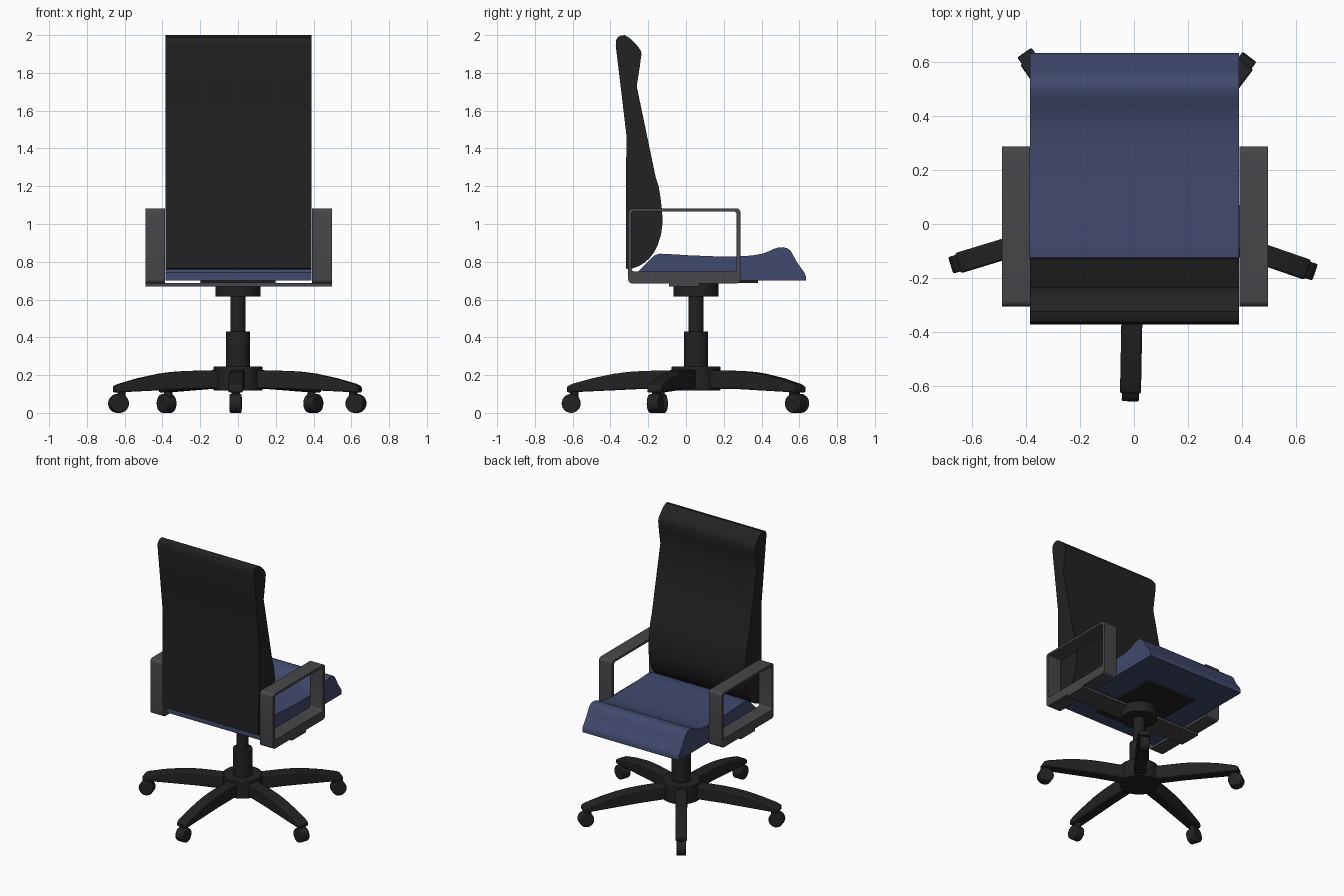
import bpy, bmesh, math
from mathutils import Matrix, Vector

if "Cube" in bpy.data.objects:
    bpy.data.objects.remove(bpy.data.objects["Cube"])


def material(name, rgb):
    m = bpy.data.materials.new(name)
    m.diffuse_color = (*rgb, 1)
    m.use_nodes = True
    m.node_tree.nodes["Principled BSDF"].inputs["Base Color"].default_value = m.diffuse_color
    return m


BLACK = material("black", (0.016, 0.016, 0.016))
BLUE = material("navy blue", (0.052, 0.068, 0.155))
GREY = material("dark grey", (0.063, 0.061, 0.067))
CX, CY = 0.0, 0.053          # column axis


def finish(name, bm, mat, matrix=None, bevel=0.0, angle=30):
    bmesh.ops.recalc_face_normals(bm, faces=bm.faces)
    if matrix:
        bm.transform(matrix)
    me = bpy.data.meshes.new(name)
    bm.to_mesh(me)
    bm.free()
    me.materials.append(mat)
    ob = bpy.data.objects.new(name, me)
    bpy.context.collection.objects.link(ob)
    bpy.ops.object.select_all(action='DESELECT')
    ob.select_set(True)
    bpy.context.view_layer.objects.active = ob
    if bevel:
        b = ob.modifiers.new("bevel", 'BEVEL')
        b.width, b.segments, b.limit_method = bevel, 2, 'ANGLE'
        b.angle_limit = math.radians(50)
    bpy.ops.object.shade_smooth_by_angle(angle=math.radians(angle))
    return ob


def extrude_profile(name, pts, x0, x1, mat, **kw):
    """Closed (y, z) outline extruded along x."""
    bm = bmesh.new()
    a = [bm.verts.new((x0, y, z)) for y, z in pts]
    b = [bm.verts.new((x1, y, z)) for y, z in pts]
    n = len(pts)
    bm.faces.new(a)
    bm.faces.new(b[::-1])
    for i in range(n):
        j = (i + 1) % n
        bm.faces.new((a[i], a[j], b[j], b[i]))
    return finish(name, bm, mat, **kw)


def box(name, x0, x1, y0, y1, z0, z1, mat, **kw):
    return extrude_profile(name, [(y0, z0), (y1, z0), (y1, z1), (y0, z1)], x0, x1, mat, **kw)


def cylinder(name, r, z0, z1, mat, matrix=None, segs=40, bevel=0.004):
    bm = bmesh.new()
    bmesh.ops.create_cone(bm, cap_ends=True, segments=segs, radius1=r, radius2=r, depth=z1 - z0,
                          matrix=Matrix.Translation((0, 0, (z0 + z1) / 2)))
    return finish(name, bm, mat, matrix=matrix or Matrix.Translation((CX, CY, 0)), bevel=bevel)


def rounded_rect(y0, y1, z0, z1, r, steps=5):
    pts = []
    corners = [(y1 - r, z1 - r), (y0 + r, z1 - r), (y0 + r, z0 + r), (y1 - r, z0 + r)]
    for k, (cy, cz) in enumerate(corners):
        for s in range(steps + 1):
            t = math.pi / 2 * (k + s / steps)
            pts.append((cy + r * math.cos(t), cz + r * math.sin(t)))
    return pts


# Backrest with headrest bulge and lumbar curve
extrude_profile("backrest", [
    (-0.372, 1.945), (-0.371, 1.970), (-0.363, 1.987), (-0.347, 1.997), (-0.325, 2.0),
    (-0.305, 1.989), (-0.282, 1.970), (-0.258, 1.944), (-0.241, 1.922), (-0.236, 1.900),
    (-0.245, 1.83), (-0.261, 1.73), (-0.210, 1.485), (-0.161, 1.25), (-0.146, 1.205),
    (-0.135, 1.14), (-0.126, 1.065), (-0.125, 1.00), (-0.132, 0.945), (-0.150, 0.887),
    (-0.170, 0.849), (-0.193, 0.819), (-0.220, 0.795), (-0.250, 0.777), (-0.280, 0.766),
    (-0.306, 0.760), (-0.319, 0.766), (-0.317, 1.10), (-0.316, 1.475), (-0.345, 1.72)],
    -0.385, 0.389, BLACK)

# Seat with waterfall front edge
extrude_profile("seat", [
    (-0.262, 0.702), (-0.262, 0.742), (-0.245, 0.756), (-0.220, 0.780), (-0.190, 0.812),
    (-0.166, 0.834), (-0.140, 0.843), (-0.06, 0.839), (0.02, 0.834), (0.15, 0.829),
    (0.28, 0.829), (0.35, 0.833), (0.41, 0.844), (0.440, 0.856), (0.467, 0.869),
    (0.490, 0.876), (0.515, 0.877), (0.540, 0.870), (0.556, 0.855), (0.570, 0.830),
    (0.588, 0.797), (0.608, 0.768), (0.625, 0.745), (0.634, 0.725), (0.634, 0.702)],
    -0.385, 0.389, BLUE)

# Armrest loops, thicker along the bottom
for side, x0, x1 in (("left", -0.490, -0.386), ("right", 0.391, 0.497)):
    outer = rounded_rect(-0.306, 0.288, 0.685, 1.083, 0.022)
    inner = rounded_rect(-0.288, 0.268, 0.748, 1.067, 0.016)
    bm = bmesh.new()
    loops = [[bm.verts.new((x, y, z)) for y, z in pts]
             for x, pts in ((x0, outer), (x1, outer), (x1, inner), (x0, inner))]
    n = len(outer)
    for k in range(4):
        p, q = loops[k], loops[(k + 1) % 4]
        for i in range(n):
            j = (i + 1) % n
            bm.faces.new((p[i], p[j], q[j], q[i]))
    finish(side + "_armrest", bm, GREY)

# Under-seat plate, armrest strap and tilt housing
box("seat_plate", -0.198, 0.198, -0.15, 0.38, 0.688, 0.706, BLACK)
box("armrest_strap", -0.490, 0.497, -0.09, 0.07, 0.669, 0.687, GREY)
cylinder("tilt_housing", 0.119, 0.615, 0.69, BLACK)

# Gas column and hub
cylinder("upper_column", 0.04, 0.42, 0.62, BLACK)
cylinder("lower_column", 0.064, 0.22, 0.432, BLACK)
cylinder("hub", 0.129, 0.118, 0.245, BLACK)

# Five legs with casters
leg = [(0.05, 0.13), (0.30, 0.126), (0.683, 0.108), (0.683, 0.140), (0.657, 0.153),
       (0.55, 0.183), (0.435, 0.207), (0.36, 0.217), (0.28, 0.222), (0.05, 0.228)]
for k in range(5):
    m = Matrix.Translation((CX, CY, 0)) @ Matrix.Rotation(math.radians(178.9 + 72 * k), 4, 'Z')
    extrude_profile(f"leg_{k + 1}", leg, -0.039, 0.039, BLACK, matrix=m, bevel=0.008)
    cylinder(f"caster_stem_{k + 1}", 0.022, 0.07, 0.125, BLACK,
             matrix=m @ Matrix.Translation((0, 0.645, 0)), segs=16, bevel=0)
    cylinder(f"caster_{k + 1}", 0.05, -0.032, 0.032, BLACK,
             matrix=m @ Matrix.Translation((0, 0.661, 0.05)) @ Matrix.Rotation(math.pi / 2, 4, 'Y'),
             segs=28, bevel=0.006)
